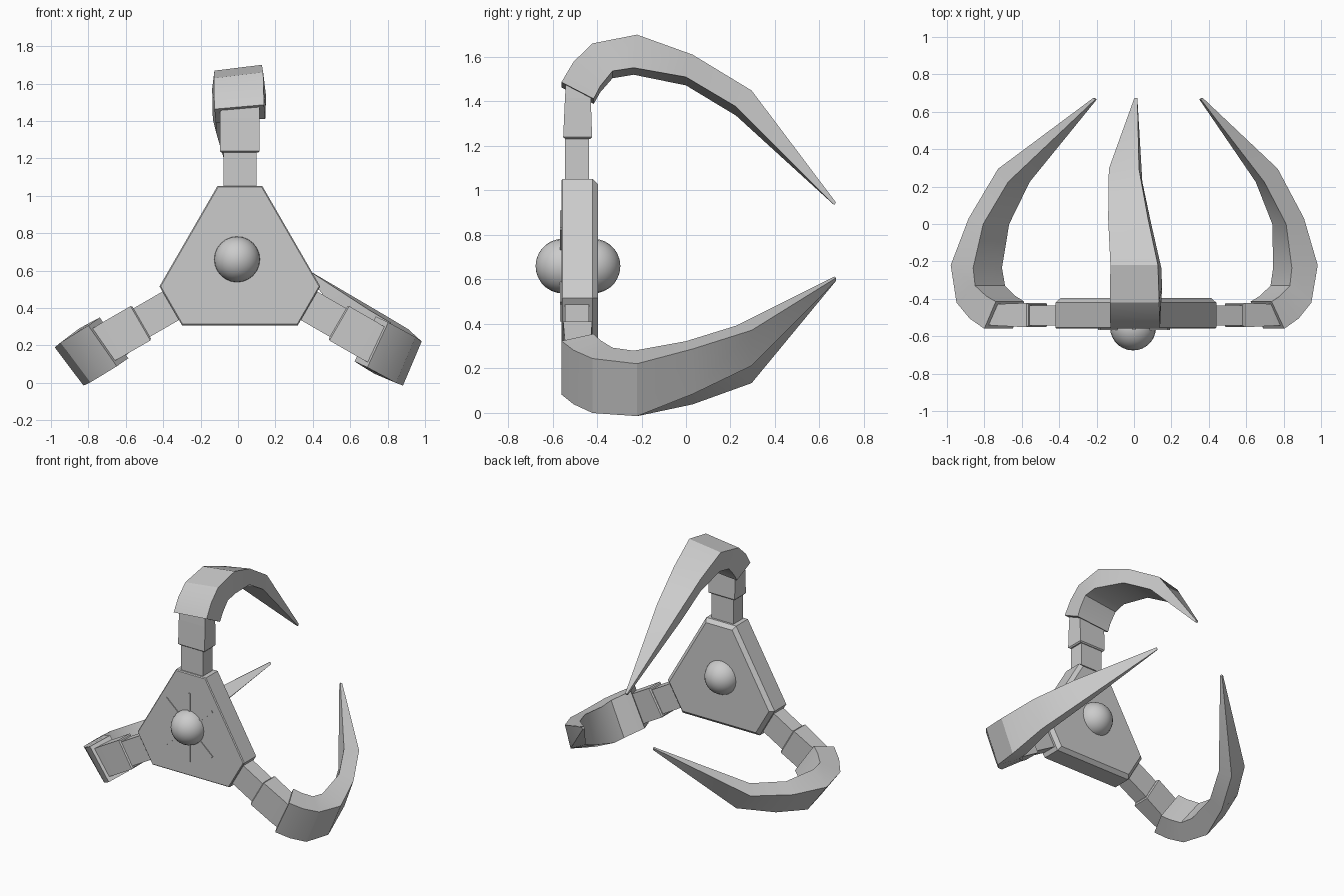
import bpy, bmesh, math
from mathutils import Vector

if "Cube" in bpy.data.objects:
    bpy.data.objects.remove(bpy.data.objects["Cube"])

CENTRE = Vector((0.01, 0, 0.625))


def frame(deg):
    """Radial and tangential directions of an arm in the front plane."""
    a = math.radians(deg)
    return Vector((math.cos(a), 0, math.sin(a))), Vector((-math.sin(a), 0, math.cos(a)))


def loft(name, rings, smooth=False):
    """Skin a list of equal-length rings and cap both ends."""
    bm = bmesh.new()
    loops = [[bm.verts.new(p) for p in ring] for ring in rings]
    n = len(loops[0])
    for a, b in zip(loops, loops[1:]):
        for i in range(n):
            j = (i + 1) % n
            bm.faces.new((a[i], a[j], b[j], b[i]))
    bm.faces.new(loops[0])
    bm.faces.new(loops[-1])
    bmesh.ops.recalc_face_normals(bm, faces=bm.faces)
    me = bpy.data.meshes.new(name)
    bm.to_mesh(me)
    bm.free()
    ob = bpy.data.objects.new(name, me)
    bpy.context.collection.objects.link(ob)
    if smooth:
        shade(ob)
    return ob


def shade(ob):
    bpy.ops.object.select_all(action='DESELECT')
    ob.select_set(True)
    bpy.context.view_layer.objects.active = ob
    bpy.ops.object.shade_smooth_by_angle(angle=math.radians(30))


def block(name, origin, R, T, sections):
    """Box along R; sections are (radius, half width, y front, y back)."""
    rings = []
    for r, w, y0, y1 in sections:
        rings.append([origin + R * r + T * s * w + Vector((0, y, 0))
                      for s, y in ((-1, y0), (1, y0), (1, y1), (-1, y1))])
    return loft(name, rings)


# central plate: truncated triangle with chamfered rear rim
def plate_ring(y, inset):
    pts = []
    for deg in (90, 210, 330):
        R, T = frame(deg)
        for s in (-1, 1):
            pts.append(CENTRE + R * (0.427 - inset) + T * s * (0.12 - inset * 0.58)
                       + Vector((0, y, 0)))
    return pts


loft("hub_plate", [plate_ring(-0.56, 0.006), plate_ring(-0.554, 0),
                   plate_ring(-0.42, 0), plate_ring(-0.395, 0.025)])

# domes on the front and rear of the plate
for name, y in (("front_dome", -0.553), ("rear_dome", -0.418)):
    bpy.ops.mesh.primitive_uv_sphere_add(segments=24, ring_count=14, radius=0.123,
                                         location=(-0.005, y, 0.66),
                                         rotation=(math.pi / 2, 0, 0))
    ob = bpy.context.object
    ob.name = name
    shade(ob)

# thin raised spokes round the front dome
for i, deg in enumerate((90, 42, -42, -90, -138, 138)):
    R, T = frame(deg)
    block(f"spoke_{i}", Vector((0, 0, 0.66)), R, T,
          [(0.08, 0.008, -0.566, -0.55), (0.25, 0.008, -0.566, -0.55)])

# claw stations: outer (radius, y), inner (radius, y), half width, roll, drift weight
STATIONS = [
    ((0.85, -0.56), (0.775, -0.415), 0.133, 5),
    ((0.94, -0.505), (0.83, -0.385), 0.133, 6),
    ((1.02, -0.42), (0.895, -0.33), 0.133, 7),
    ((1.06, -0.22), (0.910, -0.235), 0.128, 7),
    ((0.967, 0.03), (0.865, 0.0), 0.108, 10),
    ((0.805, 0.295), (0.730, 0.225), 0.083, 14),
]


def claw(name, deg, mid, tip_r, tip_t):
    R, T = frame(deg)
    drift = [0, 0, 0, 0, mid * 0.6, mid]
    rings = []
    for (o, i, w, roll), d in zip(STATIONS, drift):
        a = math.radians(roll)
        side = T * math.cos(a) - R * math.sin(a)
        up = R * math.cos(a) + T * math.sin(a)
        m = (o[0] + i[0]) / 2
        h = (o[0] - i[0]) / 2
        base = CENTRE + R * m + T * d
        rings.append([base + up * k * h + side * s * w + Vector((0, y, 0))
                      for k, s, y in ((1, -1, o[1]), (1, 1, o[1]),
                                      (-1, 1, i[1]), (-1, -1, i[1]))])
    tip = CENTRE + R * tip_r + T * tip_t
    rings.append([tip + R * k * 0.006 + T * s * 0.008 + Vector((0, 0.67 + 0.004 * k, 0))
                  for k, s in ((1, -1), (1, 1), (-1, 1), (-1, -1))])
    return loft(name, rings, smooth=True)


# three arms, each with a link, a knuckle and a curved claw
ARMS = [("top", 90, 0.055, 0.315, 0.0),
        ("left", 210, 0.025, 0.20, -0.09),
        ("right", 330, 0.070, 0.313, 0.155)]
for side, deg, mid, tip_r, tip_t in ARMS:
    R, T = frame(deg)
    block(f"{side}_link", CENTRE, R, T,
          [(0.38, 0.088, -0.543, -0.435), (0.64, 0.088, -0.543, -0.435)])
    block(f"{side}_knuckle", CENTRE, R, T,
          [(0.606, 0.098, -0.542, -0.43), (0.614, 0.106, -0.552, -0.422),
           (0.79, 0.106, -0.544, -0.428), (0.855, 0.104, -0.54, -0.43)])
    claw(f"{side}_claw", deg, mid, tip_r, tip_t)
